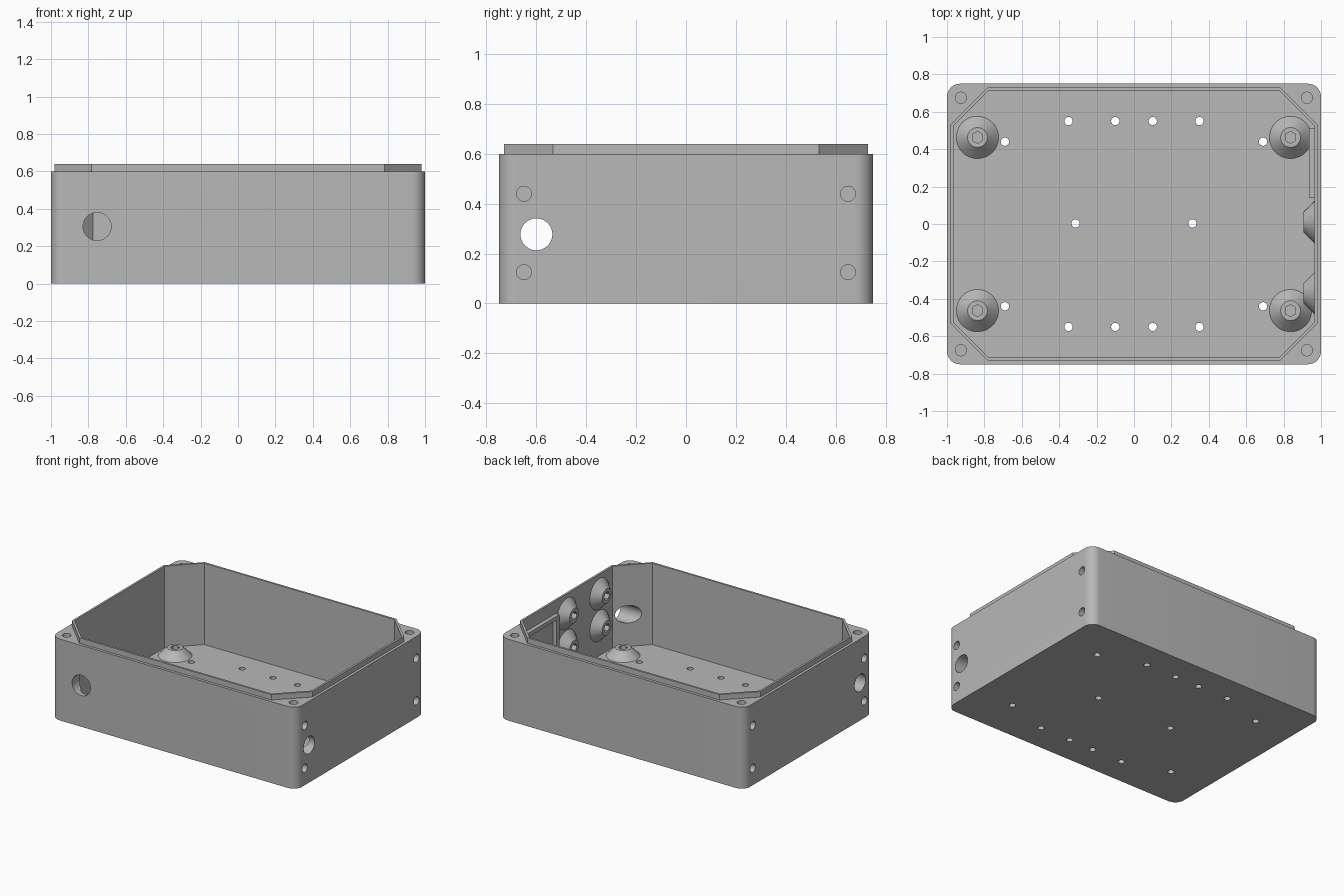
import bpy, bmesh, math
from mathutils import Matrix, Vector

cube = bpy.data.objects.get("Cube")
if cube:
    bpy.data.objects.remove(cube, do_unlink=True)

grey = bpy.data.materials.new("plain grey")
grey.use_nodes = True
grey.diffuse_color = (0.48, 0.48, 0.48, 1)
grey.node_tree.nodes["Principled BSDF"].inputs["Base Color"].default_value = (0.48, 0.48, 0.48, 1)


def make(name, bm):
    bmesh.ops.recalc_face_normals(bm, faces=bm.faces)
    mesh = bpy.data.meshes.new(name)
    bm.to_mesh(mesh)
    bm.free()
    mesh.materials.append(grey)
    ob = bpy.data.objects.new(name, mesh)
    bpy.context.collection.objects.link(ob)
    return ob


def prism(name, outline, low, high):
    bm = bmesh.new()
    face = bm.faces.new([bm.verts.new((x, y, low)) for x, y in outline])
    top = bmesh.ops.extrude_face_region(bm, geom=[face])["geom"]
    verts = [v for v in top if isinstance(v, bmesh.types.BMVert)]
    bmesh.ops.translate(bm, verts=verts, vec=(0, 0, high - low))
    return make(name, bm)


def octagon(hx, hy, cut):
    return [(hx, cut - hx + hy), (hx - cut, hy), (cut - hx, hy), (-hx, hy - cut),
            (-hx, cut - hy), (cut - hx, -hy), (hx - cut, -hy), (hx, cut - hy)]


def chamfered(hx, hy, cut):
    points = octagon(hx, hy, cut)
    points[0] = (hx, hy - cut)
    return points


def rounded(hx, hy, r, steps=10):
    points = []
    for q, (sx, sy) in enumerate([(1, 1), (-1, 1), (-1, -1), (1, -1)]):
        for i in range(steps + 1):
            a = (q + i / steps) * math.pi / 2
            points.append((sx * (hx - r) + r * math.cos(a), sy * (hy - r) + r * math.sin(a)))
    return points


def drills(name, centres, radius, depth, axis, sides=32):
    """Several rods along one axis, used as a cutter."""
    bm = bmesh.new()
    turn = Vector((0, 0, 1)).rotation_difference(Vector(axis)).to_matrix().to_4x4()
    for c in centres:
        bmesh.ops.create_cone(bm, cap_ends=True, segments=sides, radius1=radius, radius2=radius,
                              depth=depth, matrix=Matrix.Translation(c) @ turn)
    return make(name, bm)


def combine(target, tool, operation="DIFFERENCE"):
    tool.hide_render = True
    mod = target.modifiers.new("combine", "BOOLEAN")
    mod.operation, mod.solver, mod.object = operation, "EXACT", tool
    bpy.context.view_layer.objects.active = target
    bpy.ops.object.modifier_apply(modifier=mod.name)
    bpy.data.objects.remove(tool, do_unlink=True)


def smooth(ob):
    bpy.ops.object.select_all(action="DESELECT")
    ob.select_set(True)
    bpy.context.view_layer.objects.active = ob
    bpy.ops.object.shade_smooth_by_angle(angle=math.radians(30))


FLOOR, RIM, TOP, WALL = 0.04, 0.6, 0.64, 0.965
SIGNS = [(a, b) for a in (-1, 1) for b in (-1, 1)]

# Case with raised lip and chamfered cavity
case = prism("case", rounded(1, 0.75, 0.07), 0, RIM)
combine(case, prism("lip", chamfered(0.98, 0.73, 0.197), 0.3, TOP), "UNION")
combine(case, prism("cavity", chamfered(WALL, 0.715, 0.19), FLOOR, 1), "DIFFERENCE")

# Floor holes
spots = [(x, s * 0.55, 0) for x in (-0.35, -0.1, 0.1, 0.35) for s in (-1, 1)]
spots += [(s * 0.69, t * 0.44, 0) for s, t in SIGNS]
spots += [(s * 0.312, 0.003, 0) for s in (-1, 1)]
combine(case, drills("floor_holes", spots, 0.022, 0.3, (0, 0, 1)))

# Blind screw holes in the rim and in both ends
combine(case, drills("rim_holes", [(s * 0.925, t * 0.675, RIM) for s, t in SIGNS],
                     0.03, 0.2, (0, 0, 1)))
ends = [(s, t * 0.65, z) for s, t in SIGNS for z in (0.125, 0.44)]
combine(case, drills("end_holes", ends, 0.03, 0.18, (1, 0, 0)))

# Cable holes
combine(case, drills("end_cable_hole", [(0, -0.6, 0.277)], 0.064, 3, (1, 0, 0), 48))
combine(case, drills("front_cable_hole", [(-0.753, -0.75, 0.305)], 0.075, 0.4, (0, 1, 0), 48))
smooth(case)


def boss(name, place, axis):
    """Conical standoff with a hexagonal socket."""
    bm = bmesh.new()
    bmesh.ops.create_cone(bm, cap_ends=True, segments=48, radius1=0.113, radius2=0.053,
                          depth=0.06, matrix=Matrix.Translation((0, 0, 0.03)))
    ob = make(name, bm)
    combine(ob, drills("socket", [(0, 0, 0.06)], 0.032, 0.1, (0, 0, 1), 6))
    turn = Vector((0, 0, 1)).rotation_difference(Vector(axis)).to_matrix().to_4x4()
    ob.data.transform(Matrix.Translation(place) @ turn)
    smooth(ob)


# Floor and wall standoffs
for s, t in SIGNS:
    boss("floor_standoff", (s * 0.837, t * 0.463, FLOOR), (0, 0, 1))
for y in (0.01, -0.37):
    for z in (0.26, 0.495):
        boss("wall_standoff", (WALL, y, z), (-1, 0, 0))

# Rectangular frame on the left inner wall
bm = bmesh.new()
for y, z, wide, high in [(0.155, 0.36, 0.03, 0.37), (0.495, 0.36, 0.03, 0.37),
                         (0.325, 0.53, 0.31, 0.03), (0.325, 0.19, 0.31, 0.03)]:
    size = Matrix.Diagonal((0.03, wide, high, 1))
    bmesh.ops.create_cube(bm, size=1, matrix=Matrix.Translation((WALL - 0.015, y, z)) @ size)
make("wall_frame", bm)
